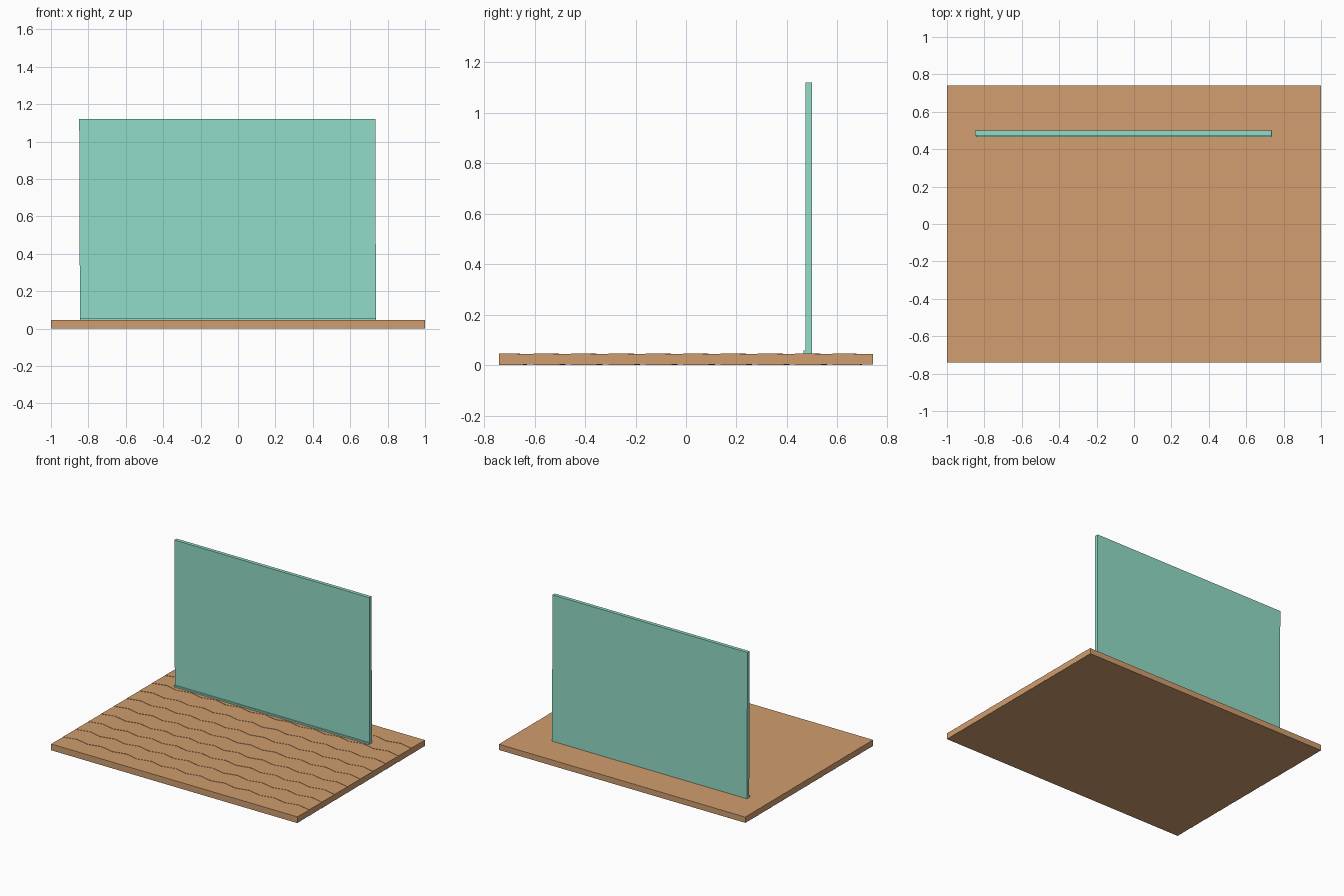
import bpy, bmesh

if "Cube" in bpy.data.objects:
    bpy.data.objects.remove(bpy.data.objects["Cube"])

HX, HY, TOP = 1.0, 0.74, 0.046    # base half sizes and thickness
RELIEF = 0.002                    # height of the floor pattern
ROW, STEP, ZIG = 0.148, 0.1, 0.012


def material(name, rgb):
    m = bpy.data.materials.new(name)
    m.diffuse_color = (*rgb, 1)
    m.use_nodes = True
    m.node_tree.nodes["Principled BSDF"].inputs["Base Color"].default_value = m.diffuse_color
    return m


def add_object(name, bm, mat):
    me = bpy.data.meshes.new(name)
    bmesh.ops.recalc_face_normals(bm, faces=bm.faces)
    bm.to_mesh(me)
    bm.free()
    me.materials.append(mat)
    ob = bpy.data.objects.new(name, me)
    bpy.context.collection.objects.link(ob)
    return ob


def box(name, lo, hi, mat, lean=0.0):
    bm = bmesh.new()
    bmesh.ops.create_cube(bm, size=1)
    for v in bm.verts:
        up = v.co.z > 0
        v.co = [lo[i] if v.co[i] < 0 else hi[i] for i in range(3)]
        if up:
            v.co.x -= lean
    return add_object(name, bm, mat)


def pattern(name, z_low, z_high, mat):
    """Zigzag rows of very shallow wedges, like overlapping courses."""
    bm = bmesh.new()
    cols = round(2 * HX / STEP)
    rows = round(2 * HY / ROW)

    def line(j):
        zig = 0 if j in (0, rows) else ZIG
        return [(-HX + i * STEP, -HY + j * ROW + (zig if i % 2 else -zig))
                for i in range(cols + 1)]

    for j in range(rows):
        front, back = line(j), line(j + 1)
        loops = []
        for (x, y), (xb, yb) in zip(front, back):
            loops.append([bm.verts.new((x, y, z_low)),
                          bm.verts.new((x, y, z_high)),
                          bm.verts.new((xb, yb, z_low))])
        for a, b in zip(loops, loops[1:]):
            for k in range(3):
                n = (k + 1) % 3
                bm.faces.new((a[k], a[n], b[n], b[k]))
        bm.faces.new(loops[0])
        bm.faces.new(loops[-1])
    return add_object(name, bm, mat)


wood = material("tan", (0.63, 0.34, 0.155))
mint = material("mint", (0.29, 0.72, 0.58))

# floor slab with shallow pattern on both faces
box("floor_slab", (-HX, -HY, RELIEF), (HX, HY, TOP - RELIEF), wood)
pattern("floor_top_pattern", TOP - RELIEF, TOP, wood)
pattern("floor_bottom_pattern", RELIEF, 0.0, wood)

# upright wall panel, leaning a hair to the left
box("wall_panel", (-0.845, 0.474, 0.044), (0.738, 0.5, 1.12), mint, lean=0.004)

# thin skirting lip along the front foot of the panel
box("skirting_lip", (-0.845, 0.465, 0.044), (0.738, 0.474, 0.057), mint)
